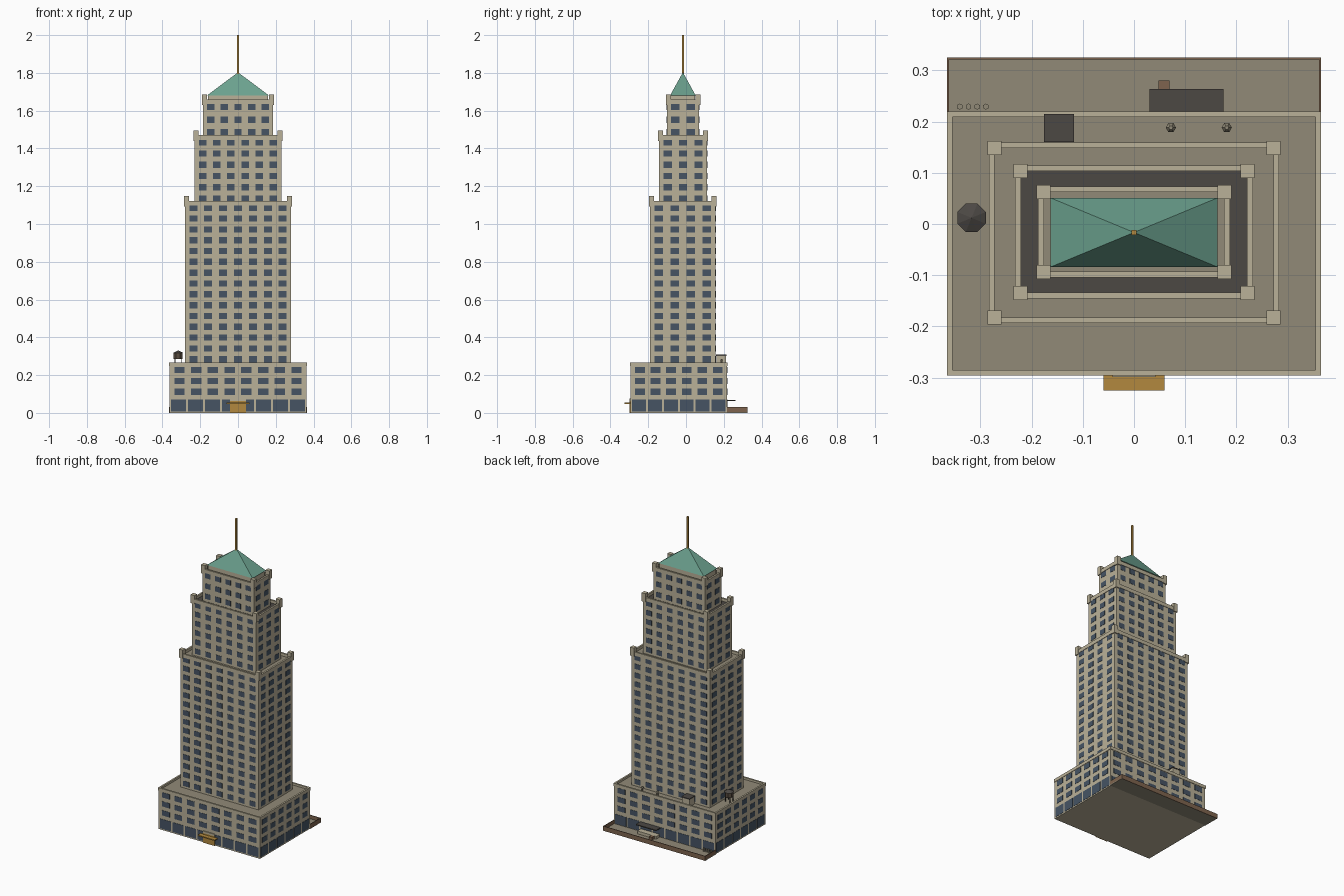
import bpy, bmesh, math
from mathutils import Matrix, Vector

if "Cube" in bpy.data.objects:
    bpy.data.objects.remove(bpy.data.objects["Cube"])


def material(name, r, g, b):
    m = bpy.data.materials.new(name)
    m.diffuse_color = [((c / 255 + 0.055) / 1.055) ** 2.4 for c in (r, g, b)] + [1]
    m.use_nodes = True
    m.node_tree.nodes["Principled BSDF"].inputs["Base Color"].default_value = m.diffuse_color
    return m


STONE = material("limestone", 186, 177, 152)
ROOF = material("gravel roof", 145, 138, 119)
DARK = material("dark tar", 76, 72, 68)
GLASS = material("blue glass", 70, 84, 100)
GREEN = material("copper green", 108, 162, 143)
GOLD = material("brass", 178, 137, 62)
BROWN = material("brown brick", 126, 100, 78)
TIMBER = material("tank timber", 88, 76, 64)


def finish(name, bm, mat):
    me = bpy.data.meshes.new(name)
    bm.to_mesh(me)
    bm.free()
    me.materials.append(mat)
    ob = bpy.data.objects.new(name, me)
    bpy.context.collection.objects.link(ob)
    return ob


def add_box(bm, x0, x1, y0, y1, z0, z1):
    mid = Matrix.Translation(((x0 + x1) / 2, (y0 + y1) / 2, (z0 + z1) / 2))
    size = Matrix.Diagonal((x1 - x0, y1 - y0, z1 - z0, 1))
    bmesh.ops.create_cube(bm, size=1, matrix=mid @ size)


def boxes(name, mat, *items):
    bm = bmesh.new()
    for b in items:
        add_box(bm, *b)
    return finish(name, bm, mat)


def cone(name, mat, sides, r0, r1, x, y, z0, z1, turn=0.0, bm=None):
    bm = bmesh.new()
    bmesh.ops.create_cone(bm, cap_ends=True, segments=sides, radius1=r0, radius2=r1, depth=z1 - z0,
                          matrix=Matrix.Translation((x, y, (z0 + z1) / 2)) @ Matrix.Rotation(turn, 4, 'Z'))
    return finish(name, bm, mat)


def ring(name, mat, x, y0, y1, z0, z1, t):
    """Four walls running just inside a rectangle."""
    return boxes(name, mat, (-x, x, y0, y0 + t, z0, z1), (-x, x, y1 - t, y1, z0, z1),
                 (-x, -x + t, y0 + t, y1 - t, z0, z1), (x - t, x, y0 + t, y1 - t, z0, z1))


def windows(name, x, y0, y1, nx, ny, rows, fill, margin):
    """Glass plates on all four walls; rows are (bottom, top) heights."""
    bm = bmesh.new()
    d = 0.0015
    for z0, z1 in rows:
        px = 2 * (x - margin) / nx
        for i in range(nx):
            c, h = -x + margin + (i + 0.5) * px, px * fill / 2
            for y in (y0, y1):
                add_box(bm, c - h, c + h, y - d, y + d, z0, z1)
        py = (y1 - y0 - 2 * margin) / ny
        for i in range(ny):
            c, h = y0 + margin + (i + 0.5) * py, py * fill / 2
            for s in (-x, x):
                add_box(bm, s - d, s + d, c - h, c + h, z0, z1)
    return finish(name, bm, GLASS)


def tier(name, x, y0, y1, z0, z1, nx, ny, floors, roof_mat, margin):
    """Tower stage: body, roof, parapet, corner piers and windows."""
    top = z1 - 0.018
    boxes(name + "_body", STONE, (-x, x, y0, y1, z0, top - 0.003))
    boxes(name + "_roof", roof_mat, (-x + 0.002, x - 0.002, y0 + 0.002, y1 - 0.002, top - 0.003, top))
    ring(name + "_parapet", STONE, x + 0.003, y0 - 0.003, y1 + 0.003, top - 0.006, z1, 0.011)
    e, w = 0.006, 0.027
    boxes(name + "_corner_piers", STONE,
          *[(min(a, b), max(a, b), min(c, d), max(c, d), z1 - 0.03, z1 + 0.025)
            for a, b in ((-x - e, -x - e + w), (x + e, x + e - w))
            for c, d in ((y0 - e, y0 - e + w), (y1 + e, y1 + e - w))])
    step = (z1 - 0.008 - z0) / floors
    rows = [(z0 + (i + 0.5) * step - 0.016, z0 + (i + 0.5) * step + 0.017) for i in range(floors)]
    windows(name + "_windows", x, y0, y1, nx, ny, rows, 0.54, margin)


# Podium with flat roof, parapet, shopfronts and upper windows
PX, PY0, PY1 = 0.362, -0.293, 0.217
boxes("podium_body", STONE, (-PX, PX, PY0, PY1, 0, 0.252))
boxes("podium_roof", ROOF, (-PX + 0.002, PX - 0.002, PY0 + 0.002, PY1 - 0.002, 0.252, 0.255))
ring("podium_parapet", STONE, PX + 0.003, PY0 - 0.003, PY1 + 0.003, 0.248, 0.268, 0.011)
windows("podium_windows", PX, PY0, PY1, 8, 6, [(0.095, 0.128), (0.153, 0.186), (0.211, 0.244)], 0.62, 0.008)
windows("shopfronts", PX, PY0, PY1, 8, 6, [(0.008, 0.07)], 0.88, 0.003)

# Three set-back tower stages
tier("lower_tower", 0.28, -0.19, 0.156, 0.255, 1.122, 7, 4, 15, ROOF, 0.004)
tier("middle_tower", 0.229, -0.142, 0.111, 1.104, 1.47, 6, 3, 6, DARK, 0.004)
tier("upper_tower", 0.184, -0.101, 0.07, 1.452, 1.66, 5, 2, 3, ROOF, 0.004)

# Crown: plinth, hipped copper roof and mast
CY = -0.0165
boxes("crown_plinth", STONE, (-0.158, 0.158, CY - 0.063, CY + 0.063, 1.63, 1.682))
roof = cone("copper_roof", GREEN, 4, math.sqrt(2), 0, 0, 0, 0, 0.122, math.pi / 4)
roof.data.transform(Matrix.Translation((0, CY, 1.681)) @ Matrix.Diagonal((0.163, 0.0675, 1, 1)))
boxes("mast", GOLD, (-0.005, 0.005, CY - 0.005, CY + 0.005, 1.79, 2.0))

# Street entrance: brass doors, stone head and canopy
boxes("entrance_doors", GOLD, (-0.042, 0.042, PY0 - 0.006, PY0, 0, 0.062))
boxes("entrance_head", STONE, (-0.042, 0.042, PY0 - 0.006, PY0, 0.062, 0.075))
boxes("entrance_canopy", GOLD, (-0.06, 0.06, -0.325, PY0, 0.047, 0.054))

# Rear yard with low brick walls
boxes("yard_paving", ROOF, (-0.365, 0.365, 0.217, 0.322, 0, 0.006))
boxes("yard_walls", BROWN, (-0.365, 0.365, 0.321, 0.325, 0, 0.03),
      (-0.365, -0.361, 0.217, 0.321, 0, 0.03), (0.361, 0.365, 0.217, 0.321, 0, 0.03))

# Loading dock, its canopy, a crate and bins
boxes("loading_dock", STONE, (0.035, 0.17, 0.217, 0.255, 0.004, 0.024))
boxes("dock_canopy", DARK, (0.03, 0.175, 0.217, 0.263, 0.063, 0.069))
boxes("crate", BROWN, (0.048, 0.069, 0.255, 0.28, 0.004, 0.024))
for i in range(4):
    cone(f"bin_{i + 1}", ROOF, 6, 0.006, 0.006, -0.34 + i * 0.017, 0.229, 0.004, 0.026)

# Podium roof: stair bulkhead and vents
boxes("bulkhead", STONE, (-0.174, -0.119, 0.162, 0.213, 0.253, 0.302))
boxes("bulkhead_roof", DARK, (-0.176, -0.117, 0.16, 0.215, 0.302, 0.308))
for i, x in enumerate((0.072, 0.181)):
    cone(f"vent_pipe_{i + 1}", ROOF, 6, 0.006, 0.006, x, 0.188, 0.253, 0.277, math.pi / 6)
    cone(f"vent_cap_{i + 1}", ROOF, 6, 0.01, 0.004, x, 0.188, 0.275, 0.285, math.pi / 6)

# Water tank on four legs
TX, TY = -0.317, 0.012
boxes("tank_legs", DARK, *[(TX + a - 0.002, TX + a + 0.002, TY + b - 0.002, TY + b + 0.002, 0.253, 0.288)
                           for a in (-0.016, 0.016) for b in (-0.016, 0.016)])
cone("tank_barrel", TIMBER, 8, 0.026, 0.026, TX, TY, 0.286, 0.318, math.pi / 8)
cone("tank_lid", DARK, 8, 0.03, 0, TX, TY, 0.317, 0.331, math.pi / 8)
